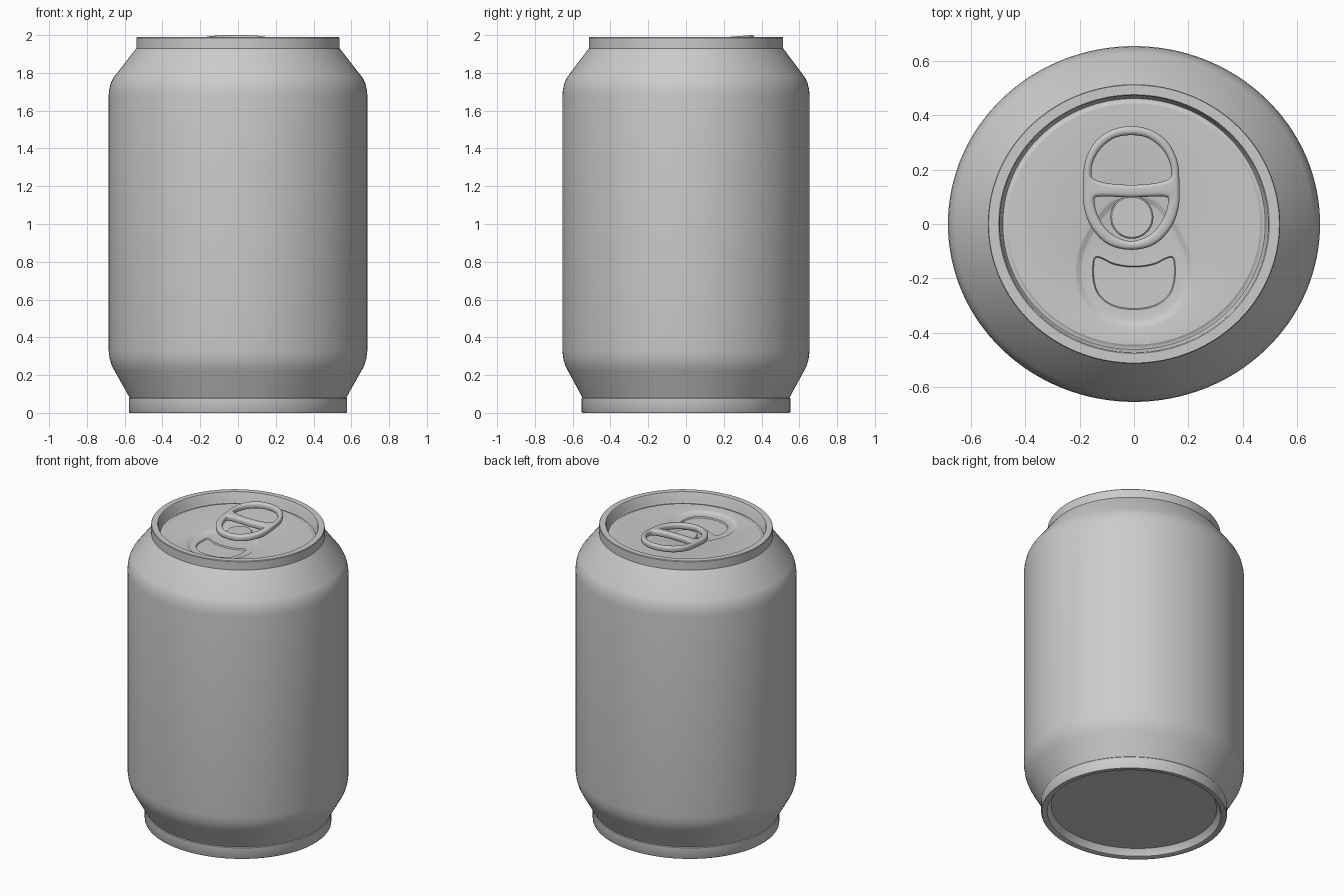
import bpy, bmesh, math
from mathutils import Vector

cube = bpy.data.objects.get("Cube")
if cube:
    bpy.data.objects.remove(cube, do_unlink=True)

OVAL = 0.956      # the can is slightly narrower from front to back
LID_Z = 1.925
SEGMENTS = 128

metal = bpy.data.materials.new("plain grey metal")
metal.use_nodes = True
metal.diffuse_color = (0.6, 0.6, 0.6, 1)
metal.node_tree.nodes["Principled BSDF"].inputs["Base Color"].default_value = (0.6, 0.6, 0.6, 1)


def add_object(name, mesh, angle=35):
    mesh.materials.clear()
    mesh.materials.append(metal)
    obj = bpy.data.objects.new(name, mesh)
    bpy.context.collection.objects.link(obj)
    bpy.ops.object.select_all(action='DESELECT')
    obj.select_set(True)
    bpy.context.view_layer.objects.active = obj
    bpy.ops.object.shade_smooth_by_angle(angle=math.radians(angle))
    return obj


def finish(name, bm, angle=35):
    mesh = bpy.data.meshes.new(name)
    bm.to_mesh(mesh)
    bm.free()
    return add_object(name, mesh, angle)


def lathe(name, profile, oval=1.0, centre=(0, 0), angle=35):
    """Revolve (radius, z) points around the vertical axis."""
    bm = bmesh.new()
    verts = [bm.verts.new((r, 0, z)) for r, z in profile]
    edges = [bm.edges.new(pair) for pair in zip(verts, verts[1:])]
    bmesh.ops.spin(bm, geom=verts + edges, cent=(0, 0, 0), axis=(0, 0, 1),
                   angle=math.tau, steps=SEGMENTS, use_merge=True)
    bmesh.ops.remove_doubles(bm, verts=bm.verts, dist=0.0001)
    for v in bm.verts:
        v.co = (v.co.x + centre[0], v.co.y * oval + centre[1], v.co.z)
    bmesh.ops.recalc_face_normals(bm, faces=bm.faces)
    return finish(name, bm, angle)


def mirrored(half, x=0.0):
    """Close a right-hand half outline, given from top to bottom."""
    left = [(-px, py) for px, py in reversed(half) if px > 0]
    return [(px + x, py) for px, py in half + left]


def smooth_loop(points, steps=8):
    """Closed smooth curve through the points."""
    pts = [Vector(p) for p in points]
    n, out = len(pts), []
    for i in range(n):
        a, b, c, d = (pts[(i + k - 1) % n] for k in range(4))
        for s in range(steps):
            t = s / steps
            out.append(0.5 * (2 * b + (c - a) * t + (2 * a - 5 * b + 4 * c - d) * t ** 2
                              + (3 * b - a - 3 * c + d) * t ** 3))
    return out


def grown(points, amount):
    """Move a clockwise loop outwards by the amount."""
    n, out = len(points), []
    for i, p in enumerate(points):
        t = (points[(i + 1) % n] - points[i - 1]).normalized()
        out.append(p + Vector((-t.y, t.x)) * amount)
    return out


# Can shell: base recess, wall, shoulder, rim and the rim's inner wall
lathe("can_body", [
    (0, 0.045), (0.515, 0.045), (0.525, 0.035), (0.54, 0.004), (0.55, 0), (0.574, 0),
    (0.578, 0.006), (0.578, 0.075), (0.574, 0.08), (0.587, 0.105), (0.652, 0.22),
    (0.668, 0.25), (0.679, 0.285), (0.685, 0.33),
    (0.685, 1.68), (0.682, 1.71), (0.674, 1.745), (0.659, 1.775),
    (0.55, 1.915), (0.538, 1.93), (0.538, 1.986), (0.535, 1.99),
    (0.498, 1.99), (0.494, 1.985), (0.489, LID_Z + 0.004), (0.483, LID_Z - 0.006),
    (0.475, LID_Z - 0.006), (0.465, LID_Z)], OVAL)

# Lid panel with a sunken drop shape and a pressed mouth flap
drop = smooth_loop(mirrored([(0, 0.105), (0.075, 0.09), (0.125, 0.045), (0.17, -0.02),
                             (0.207, -0.1), (0.217, -0.18), (0.2, -0.26), (0.15, -0.33),
                             (0.08, -0.37), (0, -0.382)]))
mouth = smooth_loop(mirrored([(0, -0.155), (0.07, -0.146), (0.115, -0.125), (0.14, -0.12),
                              (0.151, -0.14), (0.15, -0.21), (0.128, -0.265),
                              (0.075, -0.303), (0, -0.315)]))
rim = [Vector((0.465 * math.sin(a), 0.465 * OVAL * math.cos(a)))
       for a in (math.tau * i / SEGMENTS for i in range(SEGMENTS))]

bm = bmesh.new()


def ring(points, z):
    verts = [bm.verts.new((p.x, p.y, z)) for p in points]
    return [bm.edges.new((v, verts[i - 1])) for i, v in enumerate(verts)]


def slope(points, steps):
    """Rings from (growth, z) pairs, joined by walls."""
    rings = [ring(grown(points, g), z) for g, z in steps]
    for a, b in zip(rings, rings[1:]):
        bmesh.ops.bridge_loops(bm, edges=a + b)
    return rings[0], rings[-1]


FLOOR = LID_Z - 0.014
outer = ring(rim, LID_Z)
drop_top, drop_floor = slope(drop, [(0, LID_Z), (-0.007, LID_Z - 0.002),
                                    (-0.02, FLOOR + 0.002), (-0.027, FLOOR)])
mouth_top, mouth_floor = slope(mouth, [(0, FLOOR), (-0.004, FLOOR - 0.008)])
for edges in (outer + drop_top, drop_floor + mouth_top, mouth_floor):
    bmesh.ops.triangle_fill(bm, edges=edges, use_beauty=True, normal=(0, 0, 1))
bmesh.ops.recalc_face_normals(bm, faces=bm.faces)
if sum(f.normal.z * f.calc_area() for f in bm.faces) < 0:
    bmesh.ops.reverse_faces(bm, faces=bm.faces)
finish("lid_panel", bm, 40)

# Rivet that holds the tab
lathe("rivet", [(0, 1.938), (0.074, 1.938), (0.079, 1.933), (0.079, FLOOR - 0.004)],
      centre=(-0.008, 0.025))

# Pull tab: rounded plate with two holes, its back end lifted
TAB_X, ROUND = -0.01, 0.014
tab_outline = mirrored([(0, 0.36), (0.075, 0.345), (0.135, 0.3), (0.17, 0.23), (0.177, 0.15),
                        (0.174, 0.06), (0.145, -0.015), (0.085, -0.075), (0, -0.095)], TAB_X)
finger_hole = mirrored([(0, 0.327), (0.06, 0.317), (0.11, 0.28), (0.14, 0.23), (0.147, 0.185),
                        (0.135, 0.164), (0.08, 0.149), (0, 0.144)], TAB_X)
rivet_hole = mirrored([(0, 0.098), (0.08, 0.101), (0.125, 0.1), (0.136, 0.085),
                       (0.12, 0.025), (0.075, -0.035), (0, -0.063)], TAB_X)

curve = bpy.data.curves.new("tab_curve", 'CURVE')
curve.dimensions = '2D'
curve.fill_mode = 'BOTH'
curve.extrude = 0.006
curve.bevel_depth = ROUND
curve.bevel_resolution = 3
for points, growth in ((tab_outline, -ROUND), (finger_hole, ROUND), (rivet_hole, ROUND)):
    loop = grown(smooth_loop(points, 6), growth)
    spline = curve.splines.new('POLY')
    spline.points.add(len(loop) - 1)
    spline.use_cyclic_u = True
    # holes run the opposite way round to the outline
    for sp, p in zip(spline.points, loop if growth < 0 else loop[::-1]):
        sp.co = (p.x, p.y, 0, 1)

helper = bpy.data.objects.new("tab_helper", curve)
bpy.context.collection.objects.link(helper)
bpy.context.view_layer.update()
mesh = bpy.data.meshes.new_from_object(
    helper.evaluated_get(bpy.context.evaluated_depsgraph_get()))
bpy.data.objects.remove(helper, do_unlink=True)
bm = bmesh.new()
bm.from_mesh(mesh)
bmesh.ops.remove_doubles(bm, verts=bm.verts, dist=0.0001)
bmesh.ops.recalc_face_normals(bm, faces=bm.faces)
for v in bm.verts:
    v.co.z += 1.951 + 0.085 * v.co.y
finish("pull_tab", bm, 40)
